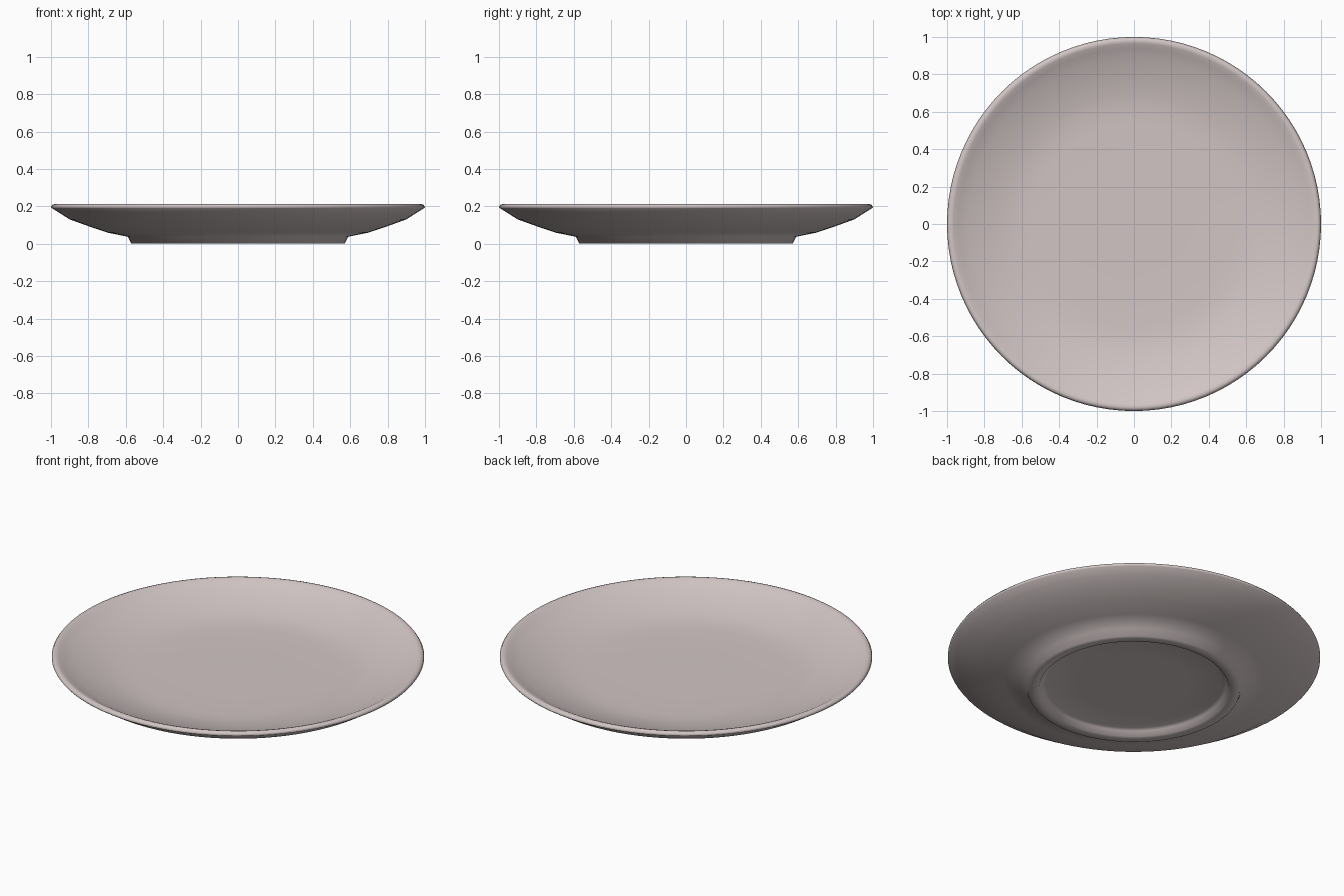
import bpy
import bmesh
import math

if "Cube" in bpy.data.objects:
    bpy.data.objects.remove(bpy.data.objects["Cube"])

SEGMENTS = 96

# Half cross-section (radius, height): underside centre, foot ring, rim, inside centre
PROFILE = [
    (0.0, 0.035), (0.30, 0.035), (0.475, 0.034), (0.495, 0.026),
    (0.51, 0.0), (0.57, 0.0), (0.588, 0.037),
    (0.70, 0.06), (0.80, 0.094), (0.90, 0.13), (0.95, 0.162),
    (0.995, 0.19), (1.0, 0.197), (0.992, 0.208), (0.98, 0.212),
    (0.965, 0.208), (0.94, 0.195), (0.89, 0.174), (0.80, 0.145),
    (0.70, 0.119), (0.62, 0.108), (0.54, 0.104), (0.30, 0.103), (0.0, 0.103),
]

# Glazed ceramic colour
ceramic = bpy.data.materials.new("pale_ceramic")
ceramic.diffuse_color = (0.64, 0.56, 0.555, 1.0)
ceramic.use_nodes = True
ceramic.node_tree.nodes["Principled BSDF"].inputs["Base Color"].default_value = ceramic.diffuse_color

# Plate body: the cross-section spun round the vertical axis
bm = bmesh.new()
verts = [bm.verts.new((r, 0, z)) for r, z in PROFILE]
edges = [bm.edges.new(pair) for pair in zip(verts, verts[1:])]
bmesh.ops.spin(bm, geom=verts + edges, cent=(0, 0, 0), axis=(0, 0, 1),
               angle=math.tau, steps=SEGMENTS, use_merge=True)
bmesh.ops.remove_doubles(bm, verts=bm.verts[:], dist=0.0002)
bmesh.ops.recalc_face_normals(bm, faces=bm.faces[:])
for face in bm.faces:
    face.smooth = True
mesh = bpy.data.meshes.new("plate")
bm.to_mesh(mesh)
bm.free()
mesh.materials.append(ceramic)

plate = bpy.data.objects.new("plate", mesh)
bpy.context.collection.objects.link(plate)
